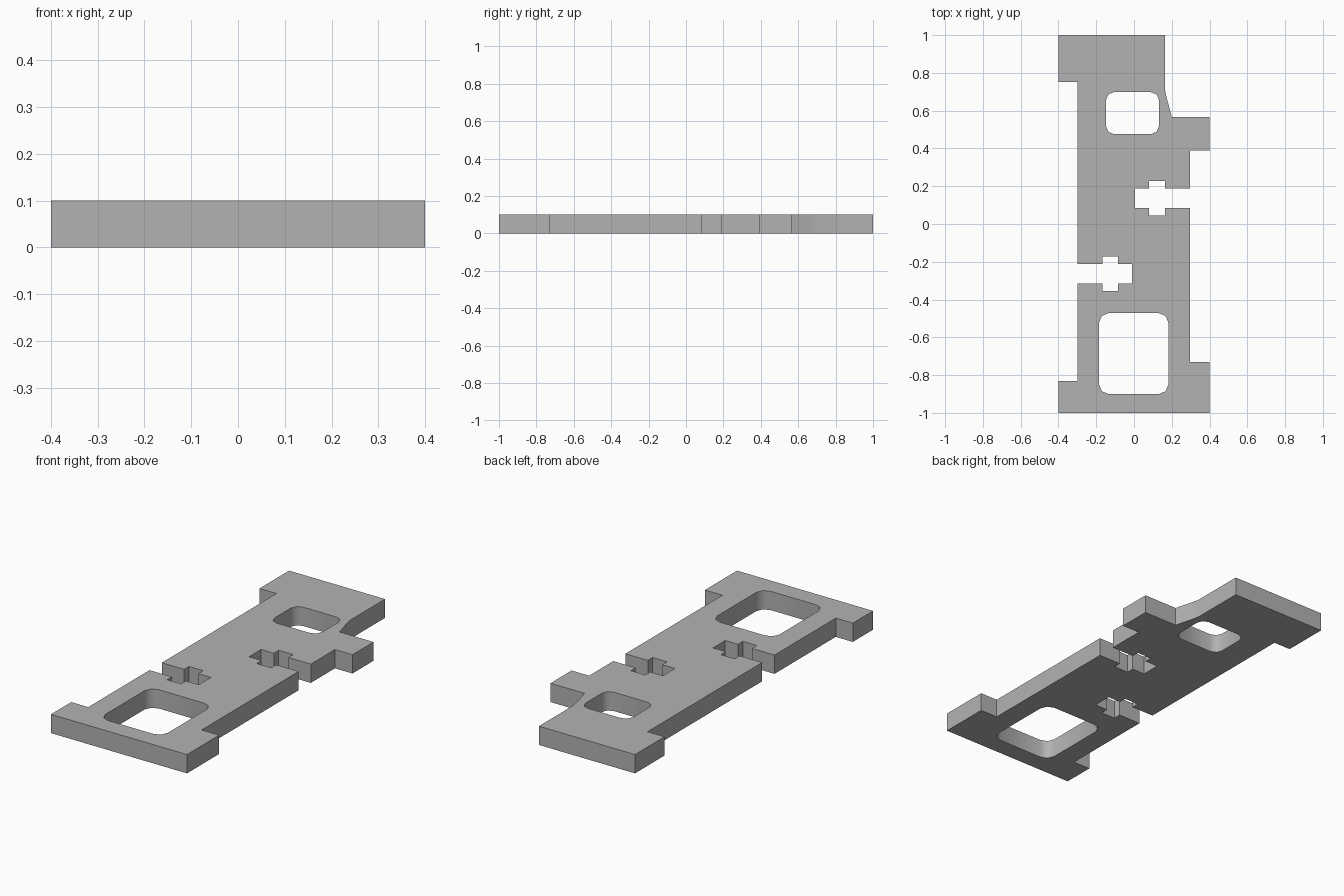
import bpy, bmesh, math

if "Cube" in bpy.data.objects:
    bpy.data.objects.remove(bpy.data.objects["Cube"])

THICK = 0.1


def notch(x_edge, x_in, xa, xb, y0, y1, arm):
    """Cross-shaped slot running in from a side edge, from y0 to y1."""
    s = arm if y1 > y0 else -arm
    return [(x_edge, y0), (xa, y0), (xa, y0 - s), (xb, y0 - s), (xb, y0), (x_in, y0),
            (x_in, y1), (xb, y1), (xb, y1 + s), (xa, y1 + s), (xa, y1), (x_edge, y1)]


def rounded_rect(x0, x1, y0, y1, r, seg=2):
    """Rectangle loop with faceted round corners."""
    pts = []
    corners = [(x1 - r, y1 - r), (x0 + r, y1 - r), (x0 + r, y0 + r), (x1 - r, y0 + r)]
    for i, (cx, cy) in enumerate(corners):
        for k in range(seg + 1):
            a = math.pi / 2 * (i + k / seg)
            pts.append((cx + r * math.cos(a), cy + r * math.sin(a)))
    return pts


# Outer profile, clockwise from the back left corner
outline = [(-0.4, 1), (0.165, 1), (0.165, 0.705), (0.173, 0.668), (0.2, 0.567),
           (0.4, 0.567), (0.4, 0.39), (0.297, 0.39)]
outline += notch(0.297, 0.005, 0.165, 0.08, 0.187, 0.085, 0.041)
outline += [(0.297, -0.73), (0.4, -0.73), (0.4, -1), (-0.4, -1), (-0.4, -0.83), (-0.3, -0.83)]
outline += notch(-0.3, -0.01, -0.168, -0.085, -0.315, -0.212, 0.041)
outline += [(-0.3, 0.752), (-0.4, 0.752)]

# Two windows through the plate
loops = [outline,
         rounded_rect(-0.148, 0.132, 0.476, 0.698, 0.042),
         rounded_rect(-0.185, 0.182, -0.9, -0.472, 0.05)]

# Fill the profile and extrude it to a plate
bm = bmesh.new()
for pts in loops:
    vs = [bm.verts.new((x, y, 0)) for x, y in pts]
    for a, b in zip(vs, vs[1:] + vs[:1]):
        bm.edges.new((a, b))
bmesh.ops.triangle_fill(bm, edges=bm.edges[:], use_beauty=True, use_dissolve=False)
ext = bmesh.ops.extrude_face_region(bm, geom=bm.faces[:], use_keep_orig=True)
top = [g for g in ext["geom"] if isinstance(g, bmesh.types.BMVert)]
bmesh.ops.translate(bm, verts=top, vec=(0, 0, THICK))
bmesh.ops.recalc_face_normals(bm, faces=bm.faces[:])

mesh = bpy.data.meshes.new("slotted_plate")
bm.to_mesh(mesh)
bm.free()
plate = bpy.data.objects.new("slotted_plate", mesh)
bpy.context.collection.objects.link(plate)

grey = bpy.data.materials.new("plain grey")
grey.diffuse_color = (0.45, 0.45, 0.45, 1)
grey.use_nodes = True
grey.node_tree.nodes["Principled BSDF"].inputs["Base Color"].default_value = grey.diffuse_color
mesh.materials.append(grey)

# Smooth the rounded corners, keep the plate edges sharp
bpy.context.view_layer.objects.active = plate
plate.select_set(True)
bpy.ops.object.shade_smooth_by_angle(angle=math.radians(50))
